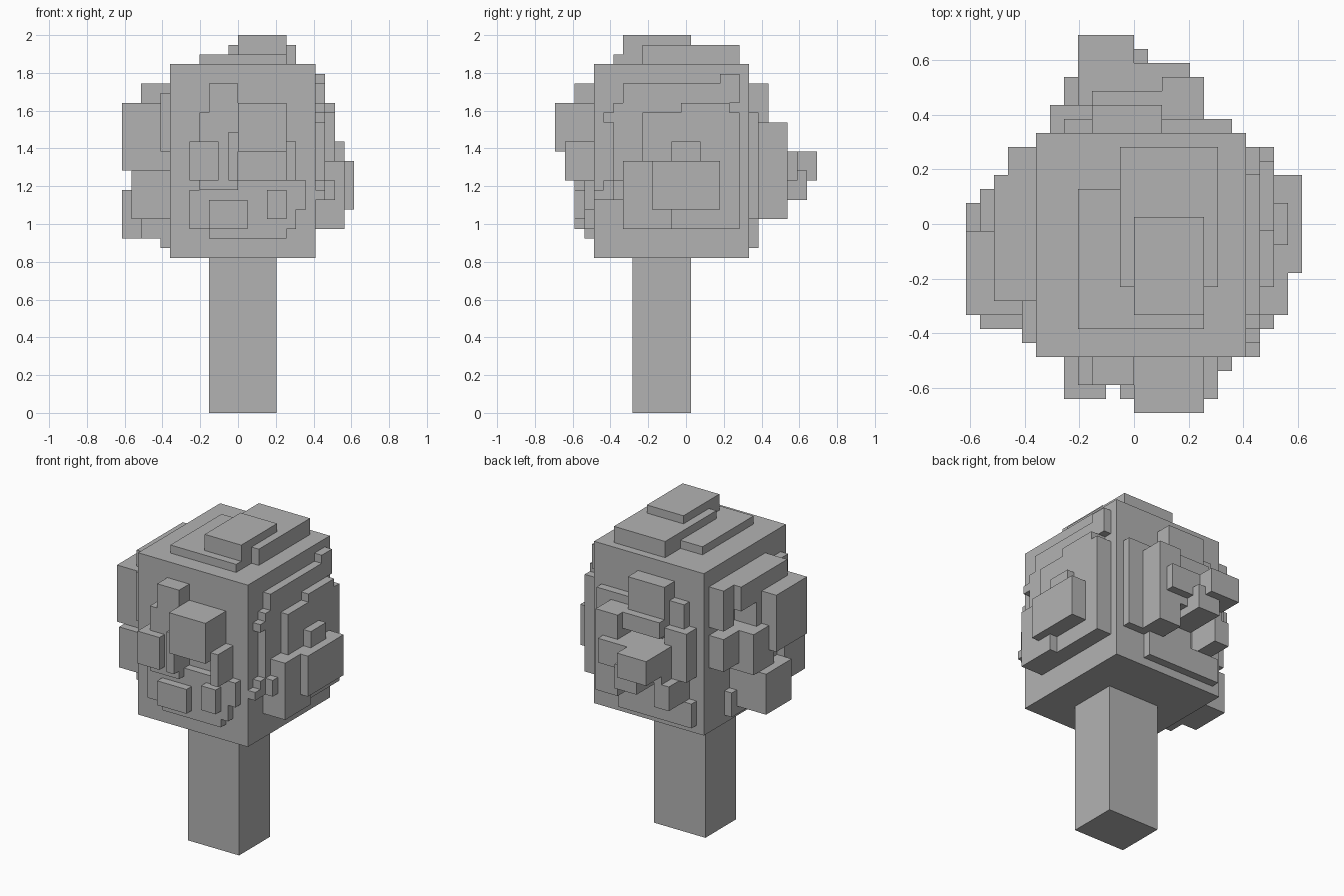
import bpy
import bmesh
from mathutils import Matrix, Vector

if "Cube" in bpy.data.objects:
    bpy.data.objects.remove(bpy.data.objects["Cube"], do_unlink=True)

# Everything sits on a block grid; y is counted from the frontmost block
UNIT = 2 / 39
Y_SHIFT = 13.5
LEFT, RIGHT = 8, -7
FRONT, BACK = 4, 20
BOTTOM, TOP = 16, 36

grey = bpy.data.materials.new("plain grey")
grey.use_nodes = True
grey.diffuse_color = (0.45, 0.45, 0.45, 1)
grey.node_tree.nodes["Principled BSDF"].inputs["Base Color"].default_value = grey.diffuse_color


def add_box(bm, x, y, z):
    """Add one box from its (low, high) span on each axis."""
    spans = (x, y, z)
    centre = Vector([(low + high) / 2 for low, high in spans])
    centre.y -= Y_SHIFT
    size = [(high - low) * UNIT for low, high in spans]
    matrix = Matrix.Translation(centre * UNIT) @ Matrix.Diagonal((*size, 1))
    bmesh.ops.create_cube(bm, size=1, matrix=matrix)


def build(name, boxes):
    """Make one flat shaded object out of several boxes."""
    bm = bmesh.new()
    for spans in boxes:
        add_box(bm, *spans)
    mesh = bpy.data.meshes.new(name)
    bm.to_mesh(mesh)
    bm.free()
    mesh.materials.append(grey)
    obj = bpy.data.objects.new(name, mesh)
    bpy.context.collection.objects.link(obj)
    return obj


# Trunk and main crown block
build("trunk", [((-3, 4), (8, 14), (0, BOTTOM))])
build("crown", [((RIGHT, LEFT), (FRONT, BACK), (BOTTOM, TOP))])

# Leaf clumps on the front: x span, z span, outer face
front = [
    ((0, 5), (27, 32), 0),
    ((-3, 0), (23, 34), 2),
    ((-4, 0), (23, 31), 2),
    ((-5, -2), (24, 28), 1),
    ((-1, 0), (24, 29), 1),
    ((5, 6), (24, 28), 1),
    ((-3, 1), (19, 22), 2),
    ((3, 5), (20, 23), 2),
    ((-5, 6), (19, 23), 3),
    ((-3, 5), (18, 24), 3),
    ((5, 7), (21, 24), 3),
]
build("front_leaves", [(x, (face, FRONT), z) for x, z, face in front])

# Leaf clumps on the back: x span, z span, outer face
back = [
    ((-3, 2), (30, 34), 22),
    ((-3, 2), (28, 30), 23),
    ((2, 5), (20, 30), 24),
    ((-4, 2), (23, 27), 24),
    ((-5, -3), (20, 23), 24),
    ((-2, 4), (24, 27), 25),
    ((-2, 1), (22, 25), 26),
    ((-4, 0), (24, 27), 27),
    ((-6, -3), (23, 29), 22),
    ((-5, -3), (29, 32), 21),
    ((-2, 7), (20, 31), 21),
    ((-6, 4), (17, 20), 21),
]
build("back_leaves", [(x, (BACK, face), z) for x, z, face in back])

# Leaf clumps on the left (+x): y span, z span, outer face
left = [
    ((10, 17), (21, 26), 12),
    ((7, 12), (19, 26), 11),
    ((12, 15), (26, 28), 11),
    ((9, 19), (19, 31), 10),
    ((13, 18), (31, 32), 10),
    ((7, 17), (23, 34), 9),
    ((6, 8), (24, 32), 9),
    ((5, 6), (30, 31), 9),
    ((5, 6), (22, 24), 9),
    ((4, 5), (22, 23), 9),
    ((6, 7), (22, 24), 10),
    ((17, 19), (32, 35), 9),
    ((16, 17), (32, 34), 9),
]
build("left_leaves", [((LEFT, face), y, z) for y, z, face in left])

# Leaf clumps on the right (-x): y span, z span, outer face
right = [
    ((7, 13), (25, 32), -12),
    ((8, 17), (31, 34), -10),
    ((17, 19), (29, 34), -9),
    ((16, 19), (24, 28), -9),
    ((12, 16), (23, 28), -11),
    ((10, 15), (18, 23), -12),
    ((6, 10), (20, 25), -11),
    ((8, 14), (18, 31), -10),
    ((5, 12), (27, 33), -8),
    ((8, 16), (17, 20), -8),
]
build("right_leaves", [((face, RIGHT), y, z) for y, z, face in right])

# Stepped leaf layers on top: x span, y span, upper face
top = [
    ((-4, 5), (6, 16), 37),
    ((-1, 6), (9, 19), 38),
    ((0, 5), (7, 14), 39),
]
build("top_leaves", [(x, y, (TOP, face)) for x, y, face in top])
